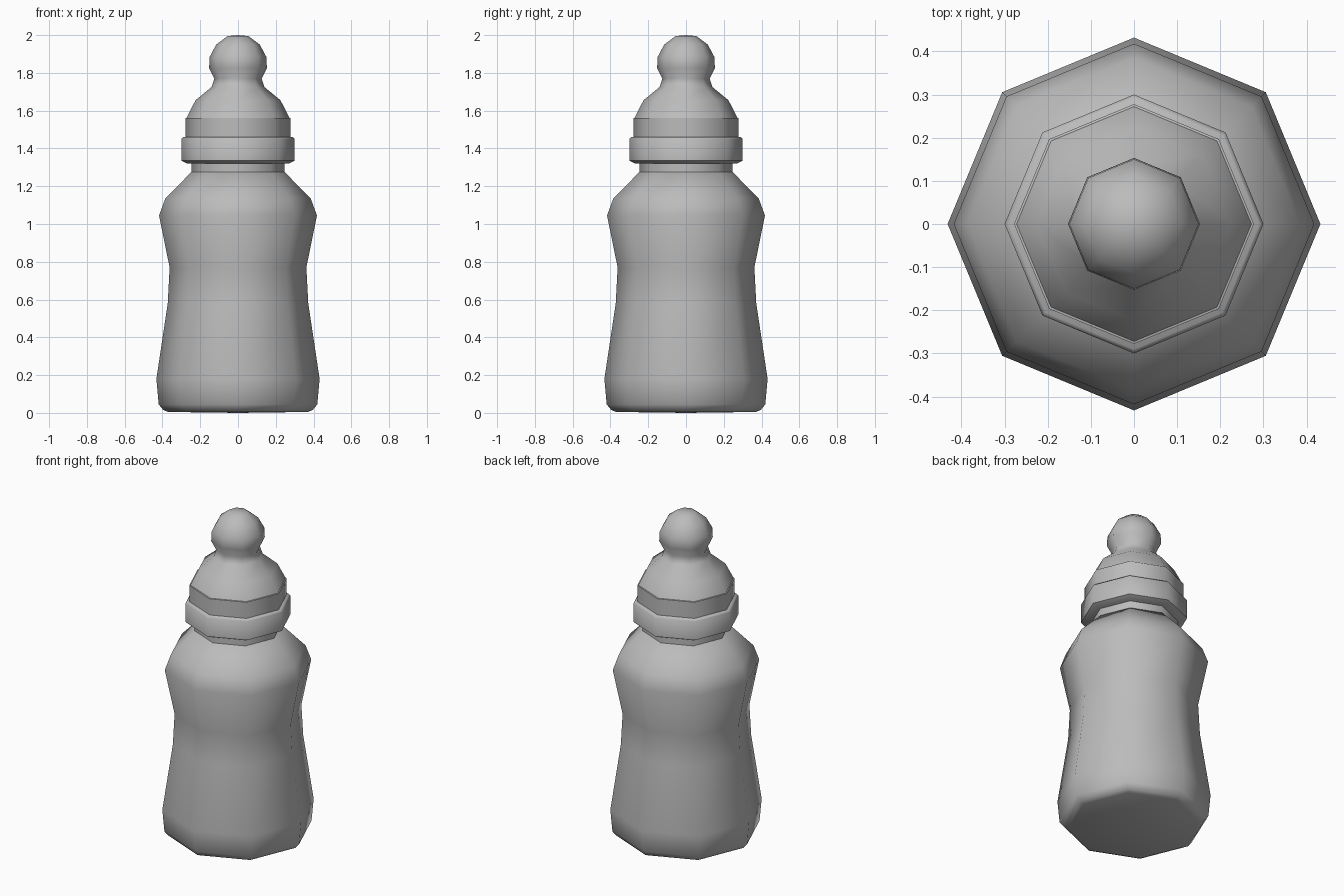
import bpy, bmesh, math

cube = bpy.data.objects.get("Cube")
if cube:
    bpy.data.objects.remove(cube)

SIDES = 8

grey = bpy.data.materials.new("plain grey")
grey.use_nodes = True
grey.diffuse_color = (0.5, 0.5, 0.5, 1)
grey.node_tree.nodes["Principled BSDF"].inputs["Base Color"].default_value = (0.5, 0.5, 0.5, 1)


def lathe(name, profile, smooth_angle):
    """Revolve (radius, height) points; a zero radius closes to a pole."""
    bm = bmesh.new()
    rings = []
    for r, z in profile:
        if r == 0:
            rings.append([bm.verts.new((0, 0, z))] * SIDES)
            continue
        turns = [2 * math.pi * i / SIDES for i in range(SIDES)]
        rings.append([bm.verts.new((r * math.cos(a), r * math.sin(a), z)) for a in turns])
    for low, high in zip(rings, rings[1:]):
        for i in range(SIDES):
            j = (i + 1) % SIDES
            corners = dict.fromkeys((low[i], low[j], high[j], high[i]))
            bm.faces.new(list(corners))
    bmesh.ops.recalc_face_normals(bm, faces=bm.faces)
    mesh = bpy.data.meshes.new(name)
    bm.to_mesh(mesh)
    bm.free()
    mesh.materials.append(grey)
    obj = bpy.data.objects.new(name, mesh)
    bpy.context.collection.objects.link(obj)
    bpy.ops.object.select_all(action='DESELECT')
    obj.select_set(True)
    bpy.context.view_layer.objects.active = obj
    bpy.ops.object.shade_smooth_by_angle(angle=math.radians(smooth_angle))
    return obj


# Waisted bottle with a rounded foot
lathe("bottle_body", [(0, 0.0), (0.37, 0.005), (0.395, 0.015), (0.42, 0.045),
                      (0.432, 0.18), (0.372, 0.58), (0.362, 0.77), (0.418, 1.045),
                      (0.385, 1.135), (0.247, 1.275), (0, 1.275)], 80)

# Neck between the shoulder and the collar
lathe("bottle_neck", [(0, 1.27), (0.247, 1.27), (0.247, 1.34), (0, 1.34)], 50)

# Screw collar: wide lower band, then a narrower upper band
lathe("collar_band", [(0, 1.32), (0.27, 1.32), (0.3, 1.335), (0.3, 1.45),
                      (0.29, 1.46), (0, 1.46)], 50)
lathe("collar_top", [(0, 1.455), (0.278, 1.455), (0.278, 1.56), (0.268, 1.563),
                     (0, 1.563)], 50)

# Soft teat with a flared base and a round tip
lathe("teat", [(0, 1.555), (0.274, 1.558), (0.225, 1.655), (0.14, 1.725),
               (0.125, 1.77), (0.153, 1.825), (0.15, 1.885), (0.115, 1.95),
               (0.055, 1.995), (0, 2.0)], 80)
